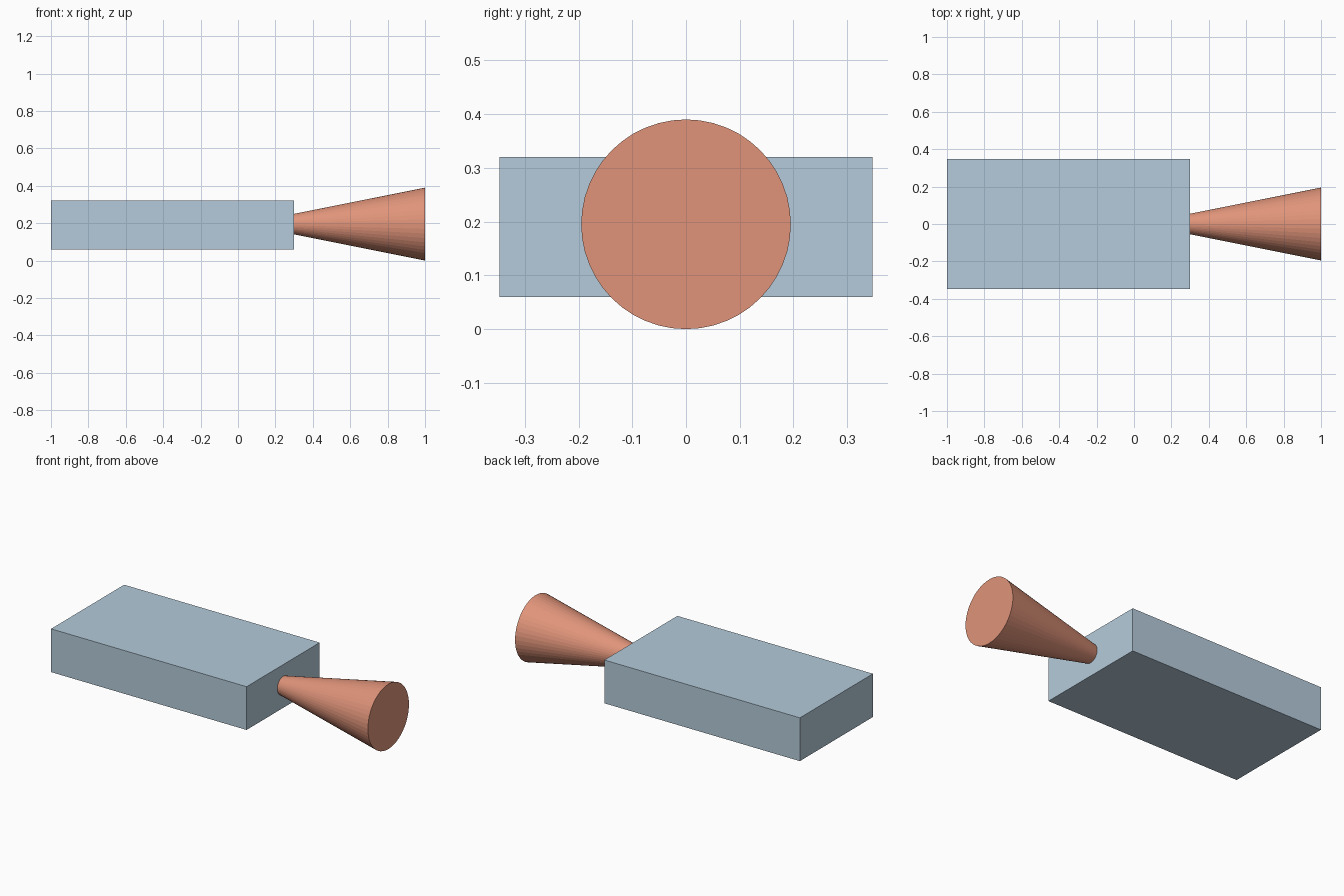
import bpy
import math

default_cube = bpy.data.objects.get("Cube")
if default_cube:
    bpy.data.objects.remove(default_cube, do_unlink=True)


def make_material(name, srgb):
    """Flat colour given as 0-255 sRGB, stored as linear."""
    linear = [((c / 255 + 0.055) / 1.055) ** 2.4 for c in srgb]
    mat = bpy.data.materials.new(name)
    mat.use_nodes = True
    mat.diffuse_color = (*linear, 1)
    mat.node_tree.nodes["Principled BSDF"].inputs["Base Color"].default_value = (*linear, 1)
    return mat


def finish(name, mat):
    obj = bpy.context.object
    obj.name = obj.data.name = name
    obj.data.materials.append(mat)
    return obj


grey_blue = make_material("grey blue", (181, 203, 219))
terracotta = make_material("terracotta", (224, 148, 122))

# Flat rectangular body
bpy.ops.mesh.primitive_cube_add(size=1, location=(-0.35, 0, 0.19))
body = finish("body", grey_blue)
body.scale = (1.3, 0.694, 0.26)

# Flared horn, narrow end seated just inside the body's end face
START, END, SLOPE, END_RADIUS = 0.28, 1.0, 0.2, 0.195
length = END - START
bpy.ops.mesh.primitive_cone_add(
    vertices=48,
    radius1=END_RADIUS - SLOPE * length,
    radius2=END_RADIUS,
    depth=length,
    location=((START + END) / 2, 0, END_RADIUS),
    rotation=(0, math.pi / 2, 0),
)
finish("horn", terracotta)
